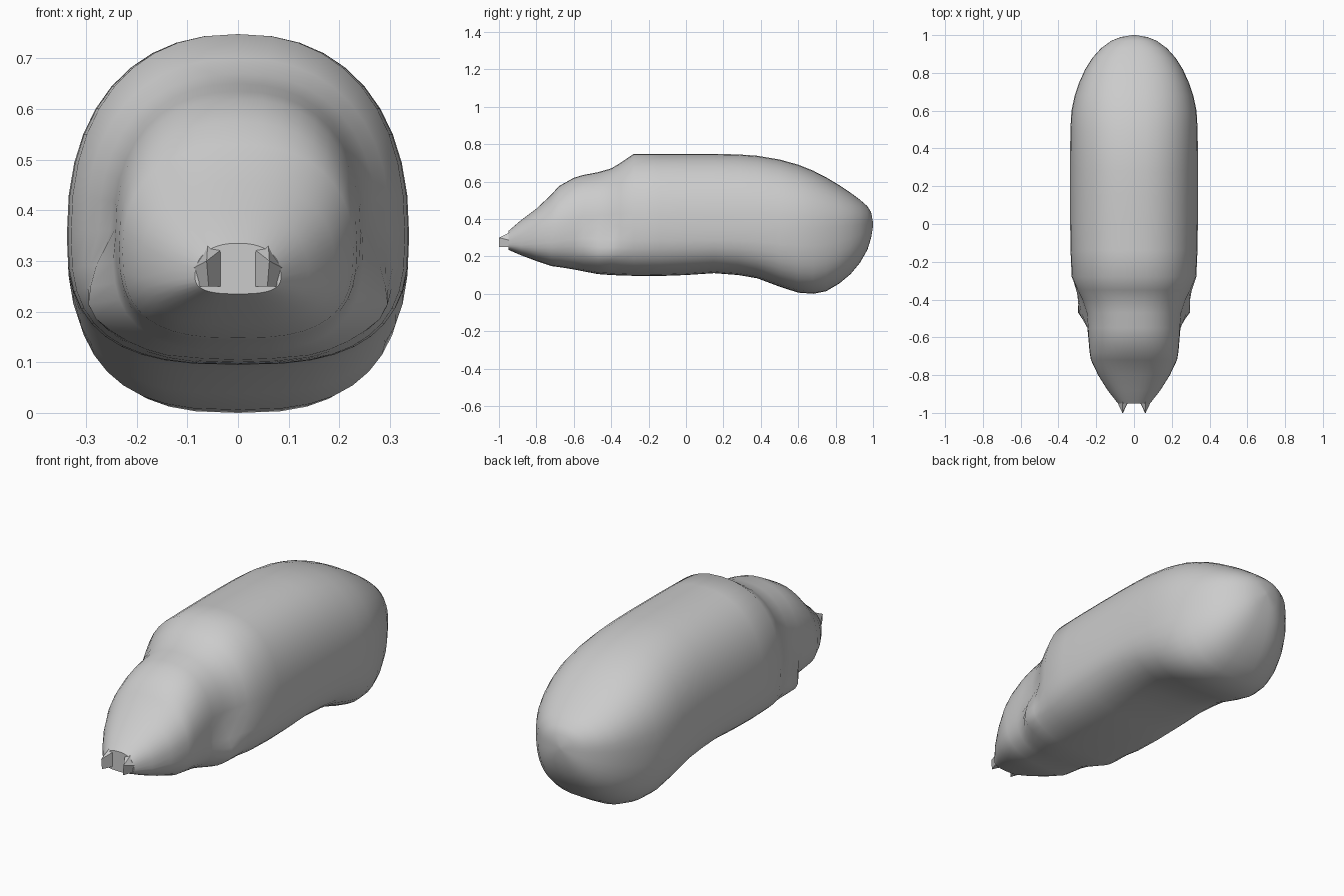
import bpy, bmesh, math

N = 40  # points around each ring


def power(v, n):
    return math.copysign(abs(v) ** (2 / n), v)


def ring(y, half, bottom, mid, top, flare=0.0):
    pts = []
    for i in range(N):
        a = 2 * math.pi * i / N
        c, s = math.cos(a), math.sin(a)
        n = 2.3 if s >= 0 else 2.8
        x = half * power(c, n)
        z = mid + power(s, n) * ((top - mid) if s >= 0 else (mid - bottom))
        # low side bulge where the shell hugs the head
        t = max(0, 1 - abs(z - 0.2) / 0.16)
        x += math.copysign(flare * t, x) if abs(c) > 0.2 else 0
        pts.append((x, y, z))
    return pts


def finish(name, bm, angle):
    bmesh.ops.recalc_face_normals(bm, faces=bm.faces)
    mesh = bpy.data.meshes.new(name)
    bm.to_mesh(mesh)
    bm.free()
    ob = bpy.data.objects.new(name, mesh)
    bpy.context.collection.objects.link(ob)
    bpy.ops.object.select_all(action='DESELECT')
    ob.select_set(True)
    bpy.context.view_layer.objects.active = ob
    bpy.ops.object.shade_smooth_by_angle(angle=math.radians(angle))
    return ob


def loft(name, sections):
    bm = bmesh.new()
    rings = [[bm.verts.new(p) for p in ring(*s)] for s in sections]
    for a, b in zip(rings, rings[1:]):
        for i in range(N):
            j = (i + 1) % N
            bm.faces.new((a[i], a[j], b[j], b[i]))
    bm.faces.new(rings[0])
    bm.faces.new(rings[-1])
    return finish(name, bm, 40)


# Long body with tapered head: y, half width, bottom, middle, top, flare
loft("body", [
    (-0.95, 0.085, 0.235, 0.27, 0.335),
    (-0.88, 0.14, 0.205, 0.28, 0.395),
    (-0.80, 0.19, 0.175, 0.30, 0.455),
    (-0.72, 0.228, 0.148, 0.32, 0.53),
    (-0.68, 0.235, 0.143, 0.33, 0.575),
    (-0.60, 0.242, 0.130, 0.35, 0.62),
    (-0.55, 0.245, 0.120, 0.36, 0.635, 0.01),
    (-0.47, 0.252, 0.105, 0.36, 0.65, 0.07),
    (-0.40, 0.275, 0.100, 0.36, 0.67, 0.045),
    (-0.35, 0.30, 0.098, 0.36, 0.70, 0.02),
    (-0.28, 0.33, 0.096, 0.35, 0.748),
    (-0.14, 0.336, 0.095, 0.35, 0.748),
    (0.00, 0.338, 0.10, 0.35, 0.748),
    (0.15, 0.338, 0.11, 0.35, 0.748),
    (0.28, 0.338, 0.10, 0.35, 0.745),
    (0.38, 0.338, 0.083, 0.35, 0.738),
    (0.50, 0.337, 0.038, 0.35, 0.718),
    (0.60, 0.331, 0.006, 0.35, 0.690),
    (0.68, 0.314, 0.0, 0.35, 0.658),
    (0.75, 0.290, 0.014, 0.355, 0.622),
    (0.82, 0.258, 0.055, 0.36, 0.580),
    (0.88, 0.220, 0.105, 0.365, 0.540),
    (0.93, 0.175, 0.165, 0.37, 0.503),
    (0.97, 0.120, 0.235, 0.37, 0.468),
    (0.99, 0.070, 0.300, 0.37, 0.435),
    (1.00, 0.010, 0.360, 0.37, 0.380),
])

# Two pointed snout tips with a notch between them
bm = bmesh.new()
for side in (1, -1):
    base = [bm.verts.new((side * x, -0.94, z)) for x, z in
            ((0.03, 0.25), (0.08, 0.25), (0.09, 0.285), (0.06, 0.33), (0.03, 0.325))]
    tip_low = bm.verts.new((side * 0.058, -1.0, 0.25))
    tip_high = bm.verts.new((side * 0.062, -1.0, 0.30))
    a, b, c, d, e = base
    for f in ((a, b, tip_low), (b, c, tip_high, tip_low), (c, d, tip_high),
              (d, e, tip_high), (e, a, tip_low, tip_high), (e, d, c, b, a)):
        bm.faces.new(f)
finish("snout_tips", bm, 30)
